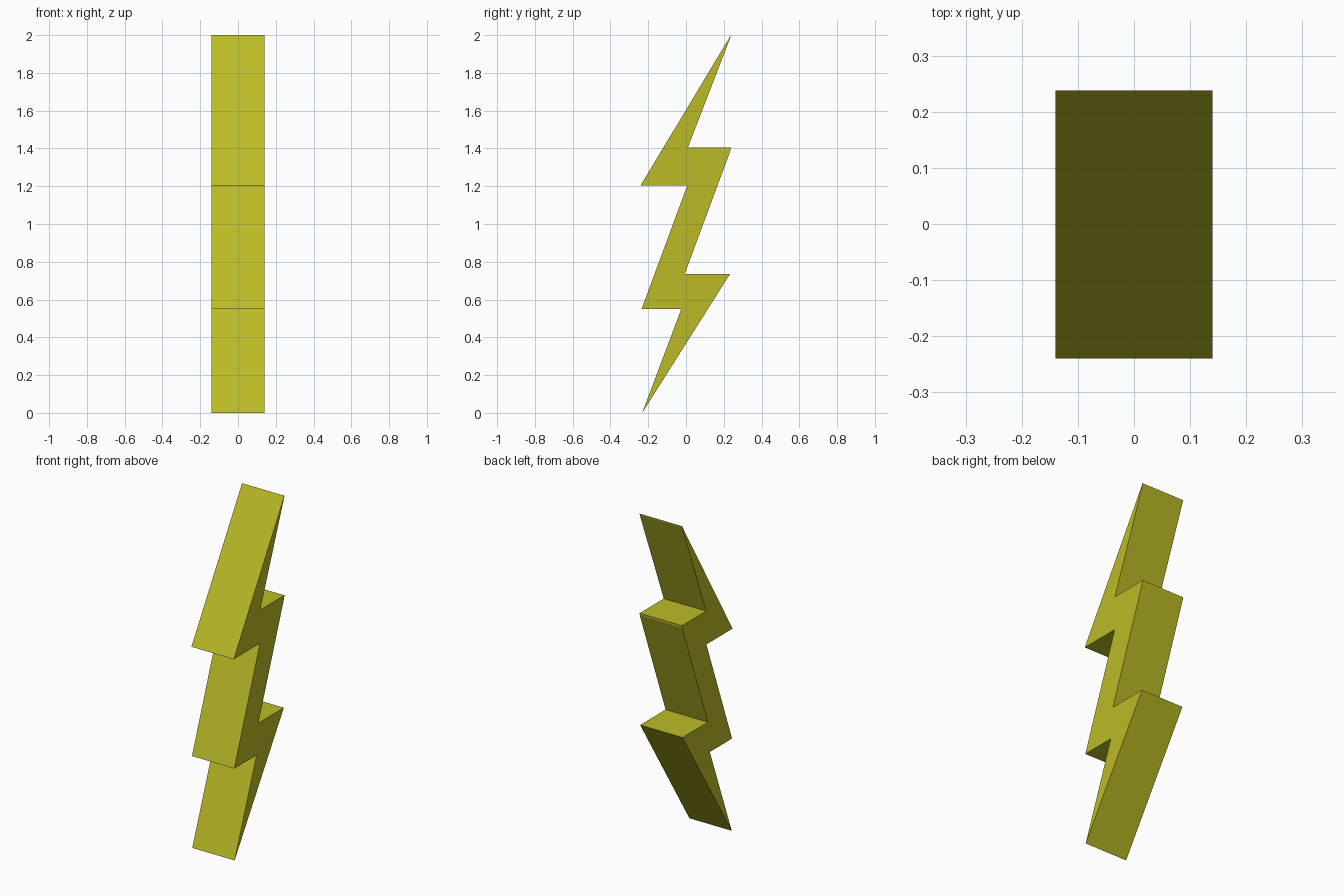
import bpy, bmesh

if "Cube" in bpy.data.objects:
    bpy.data.objects.remove(bpy.data.objects["Cube"])

# Zigzag side profile as (y, z)
PROFILE = [
    (0.238, 2.0), (0.236, 1.99), (0.01, 1.405), (0.238, 1.405), (0.236, 1.39),
    (-0.007, 0.735), (0.233, 0.735), (-0.232, 0.0),
    (-0.025, 0.55), (-0.235, 0.55), (0.007, 1.205), (-0.24, 1.205),
]
HALF_WIDTH = 0.14

yellow = bpy.data.materials.new("mustard yellow")
yellow.diffuse_color = (0.5, 0.5, 0.02, 1.0)
yellow.use_nodes = True
yellow.node_tree.nodes["Principled BSDF"].inputs["Base Color"].default_value = yellow.diffuse_color

# Extrude the profile along x into a solid bolt
bm = bmesh.new()
side = bm.faces.new([bm.verts.new((-HALF_WIDTH, y, z)) for y, z in PROFILE])
result = bmesh.ops.extrude_face_region(bm, geom=[side], use_keep_orig=True)
moved = [g for g in result["geom"] if isinstance(g, bmesh.types.BMVert)]
bmesh.ops.translate(bm, verts=moved, vec=(2 * HALF_WIDTH, 0, 0))
bmesh.ops.recalc_face_normals(bm, faces=bm.faces)

mesh = bpy.data.meshes.new("lightning_bolt")
bm.to_mesh(mesh)
bm.free()
mesh.materials.append(yellow)
bolt = bpy.data.objects.new("lightning_bolt", mesh)
bpy.context.collection.objects.link(bolt)
